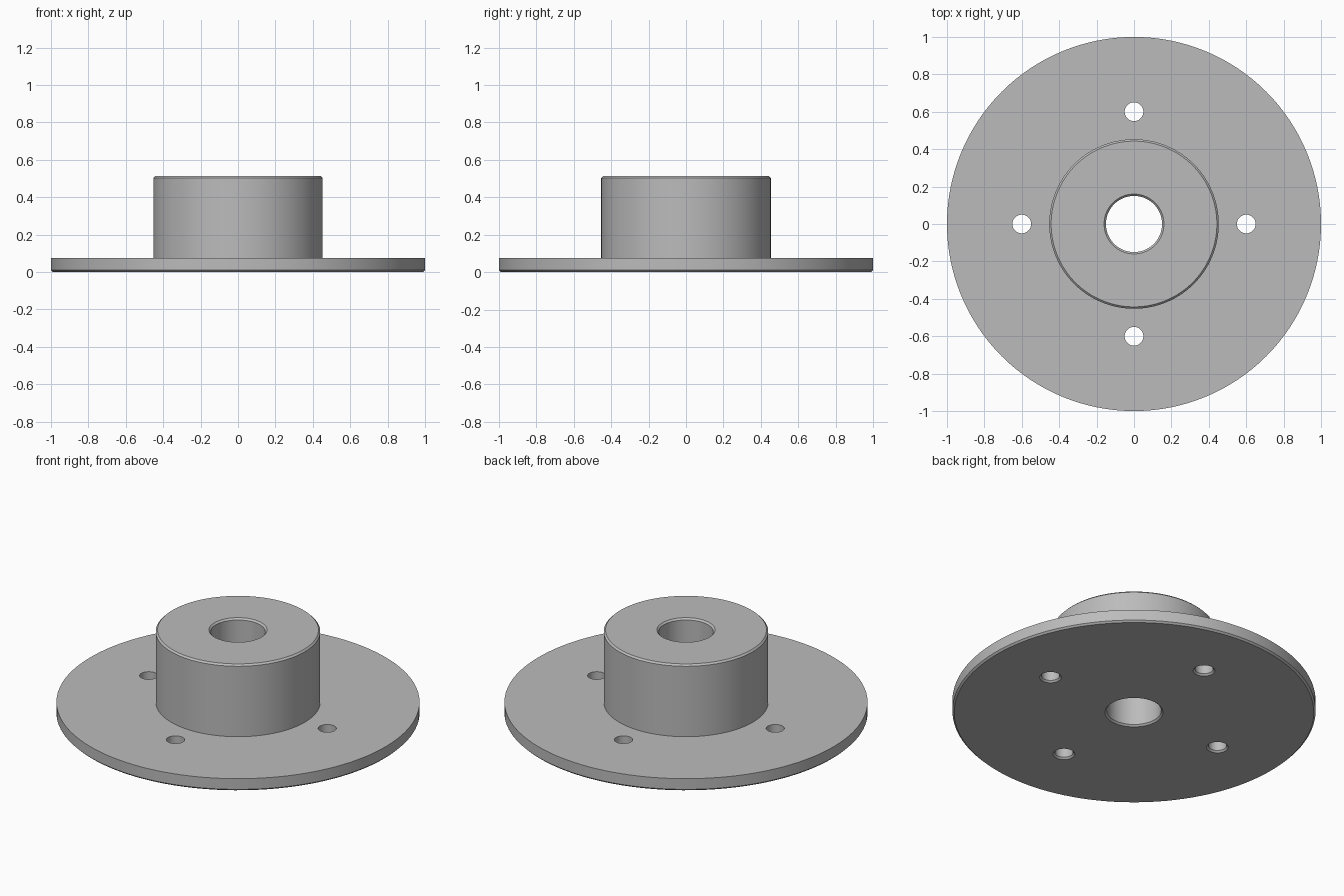
import bpy
import bmesh
import math
from mathutils import Matrix, Vector

cube = bpy.data.objects.get("Cube")
if cube:
    bpy.data.objects.remove(cube, do_unlink=True)

C = 0.01                       # chamfer size
PLATE_R, PLATE_H = 1.0, 0.075
HUB_R, HUB_H = 0.453, 0.513
BORE_R = 0.15
BOLT_R, BOLT_CIRCLE = 0.05, 0.6

steel = bpy.data.materials.new("grey_steel")
steel.use_nodes = True
GREY = (0.5, 0.5, 0.5, 1.0)
steel.diffuse_color = GREY
steel.node_tree.nodes["Principled BSDF"].inputs["Base Color"].default_value = GREY


def lathe(name, profile, steps, centre=(0, 0)):
    """Spin a closed (radius, height) outline around a vertical axis."""
    bm = bmesh.new()
    verts = [bm.verts.new((r, 0, z)) for r, z in profile]
    edges = [bm.edges.new((verts[i - 1], verts[i])) for i in range(len(verts))]
    bmesh.ops.spin(bm, geom=verts + edges, cent=(0, 0, 0), axis=(0, 0, 1),
                   angle=math.tau, steps=steps, use_merge=True)
    bmesh.ops.remove_doubles(bm, verts=bm.verts, dist=1e-5)
    bmesh.ops.dissolve_degenerate(bm, edges=bm.edges, dist=1e-6)
    bmesh.ops.recalc_face_normals(bm, faces=bm.faces)
    bmesh.ops.transform(bm, verts=bm.verts,
                        matrix=Matrix.Translation(Vector((*centre, 0))))
    mesh = bpy.data.meshes.new(name)
    bm.to_mesh(mesh)
    bm.free()
    obj = bpy.data.objects.new(name, mesh)
    bpy.context.collection.objects.link(obj)
    mesh.materials.append(steel)
    return obj


# Flange plate, hub and central bore as one turned body
flange = lathe("flanged_hub", [
    (BORE_R + C, 0), (PLATE_R - C, 0), (PLATE_R, C), (PLATE_R, PLATE_H),
    (HUB_R, PLATE_H), (HUB_R, HUB_H - C), (HUB_R - C, HUB_H),
    (BORE_R + C, HUB_H), (BORE_R, HUB_H - C), (BORE_R, C)], 128)

# Four bolt holes, chamfered on the underside
for i in range(4):
    a = i * math.pi / 2
    cutter = lathe("bolt_hole_cutter", [
        (0, -C), (BOLT_R + 2 * C, -C), (BOLT_R, C),
        (BOLT_R, PLATE_H + C), (0, PLATE_H + C)], 48,
        (BOLT_CIRCLE * math.cos(a), BOLT_CIRCLE * math.sin(a)))
    cutter.hide_render = True
    cut = flange.modifiers.new("bolt_hole", 'BOOLEAN')
    cut.operation = 'DIFFERENCE'
    cut.solver = 'EXACT'
    cut.object = cutter
    bpy.context.view_layer.objects.active = flange
    bpy.ops.object.modifier_apply(modifier=cut.name)
    bpy.data.objects.remove(cutter, do_unlink=True)

# Smooth round walls, crisp rims
bpy.ops.object.select_all(action='DESELECT')
flange.select_set(True)
bpy.context.view_layer.objects.active = flange
bpy.ops.object.shade_smooth_by_angle(angle=math.radians(30))
